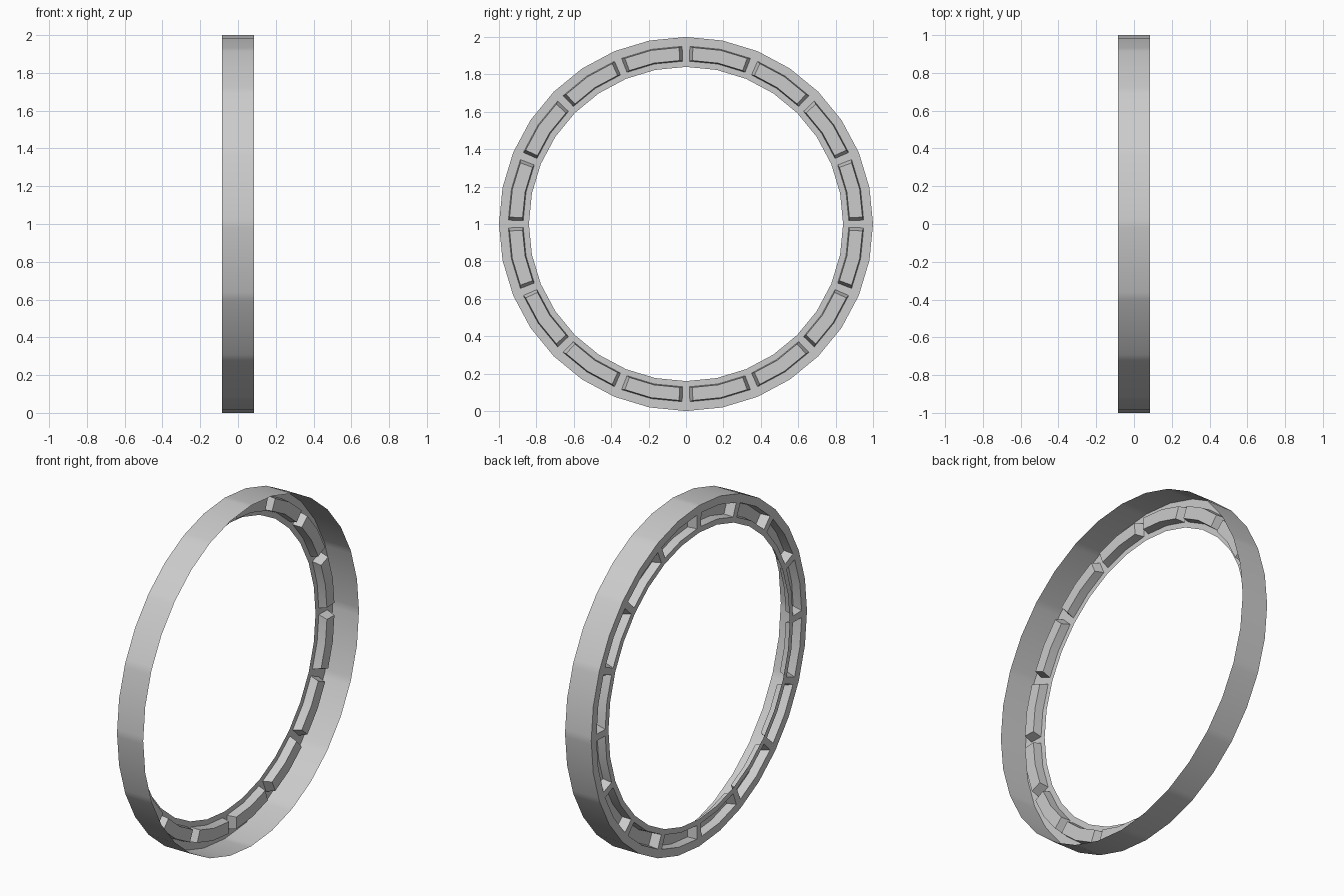
import bpy, bmesh, math

if "Cube" in bpy.data.objects:
    bpy.data.objects.remove(bpy.data.objects["Cube"])

SIDES = 32
HALF = 0.085           # half width along x
DEPTH = 0.05           # pocket depth
RADII = (0.84, 0.872, 0.952, 1.0)
STEPS = (0.0, 0.11, 1.0, 1.89, 2.0)    # one sector covers two sides


def ring_point(x, r, t):
    """Point on the 32-sided polygon of radius r, t counted in sides."""
    k = math.floor(t)
    f = t - k
    a, b = (2 * math.pi * n / SIDES for n in (k, k + 1))
    y = r * ((1 - f) * math.sin(a) + f * math.sin(b))
    z = r * ((1 - f) * math.cos(a) + f * math.cos(b))
    return (x, y, z + 1.0)


bm = bmesh.new()


def quad(*pts):
    return bm.faces.new([bm.verts.new(ring_point(*p)) for p in pts])


for s in range(0, SIDES, 2):
    ts = [s + v for v in STEPS]
    # flat flange around the pocket
    for i in range(4):
        for j in range(3):
            if j == 1 and i in (1, 2):
                continue
            quad((-HALF, RADII[j], ts[i]), (-HALF, RADII[j + 1], ts[i]),
                 (-HALF, RADII[j + 1], ts[i + 1]), (-HALF, RADII[j], ts[i + 1]))
    # pocket pressed into the flange: floor and tapered walls
    r0, r1, q0, q1 = RADII[1], RADII[2], 0.877, 0.947
    top = ts[1:4]
    low = [s + 0.2, s + 1.0, s + 1.8]
    xf = -HALF + DEPTH
    for i in range(2):
        a, b, c, d = top[i], top[i + 1], low[i], low[i + 1]
        quad((xf, q0, c), (xf, q1, c), (xf, q1, d), (xf, q0, d))
        quad((-HALF, r0, a), (xf, q0, c), (xf, q0, d), (-HALF, r0, b))
        quad((xf, q1, c), (-HALF, r1, a), (-HALF, r1, b), (xf, q1, d))
    quad((-HALF, r0, top[0]), (-HALF, r1, top[0]), (xf, q1, low[0]), (xf, q0, low[0]))
    quad((xf, q0, low[2]), (xf, q1, low[2]), (-HALF, r1, top[2]), (-HALF, r0, top[2]))
    # thin outer band
    for i in range(4):
        quad((-HALF, 1.0, ts[i]), (HALF, 1.0, ts[i]),
             (HALF, 1.0, ts[i + 1]), (-HALF, 1.0, ts[i + 1]))

bmesh.ops.remove_doubles(bm, verts=bm.verts, dist=0.0005)
bmesh.ops.recalc_face_normals(bm, faces=bm.faces)
bm.faces.ensure_lookup_table()
band = max(bm.faces, key=lambda f: f.calc_center_median().z)
if band.normal.z < 0:
    bmesh.ops.reverse_faces(bm, faces=bm.faces)

mesh = bpy.data.meshes.new("rim_ring")
bm.to_mesh(mesh)
bm.free()
ring = bpy.data.objects.new("rim_ring", mesh)
bpy.context.collection.objects.link(ring)
bpy.context.view_layer.objects.active = ring
ring.select_set(True)
bpy.ops.object.shade_smooth_by_angle(angle=math.radians(30))
